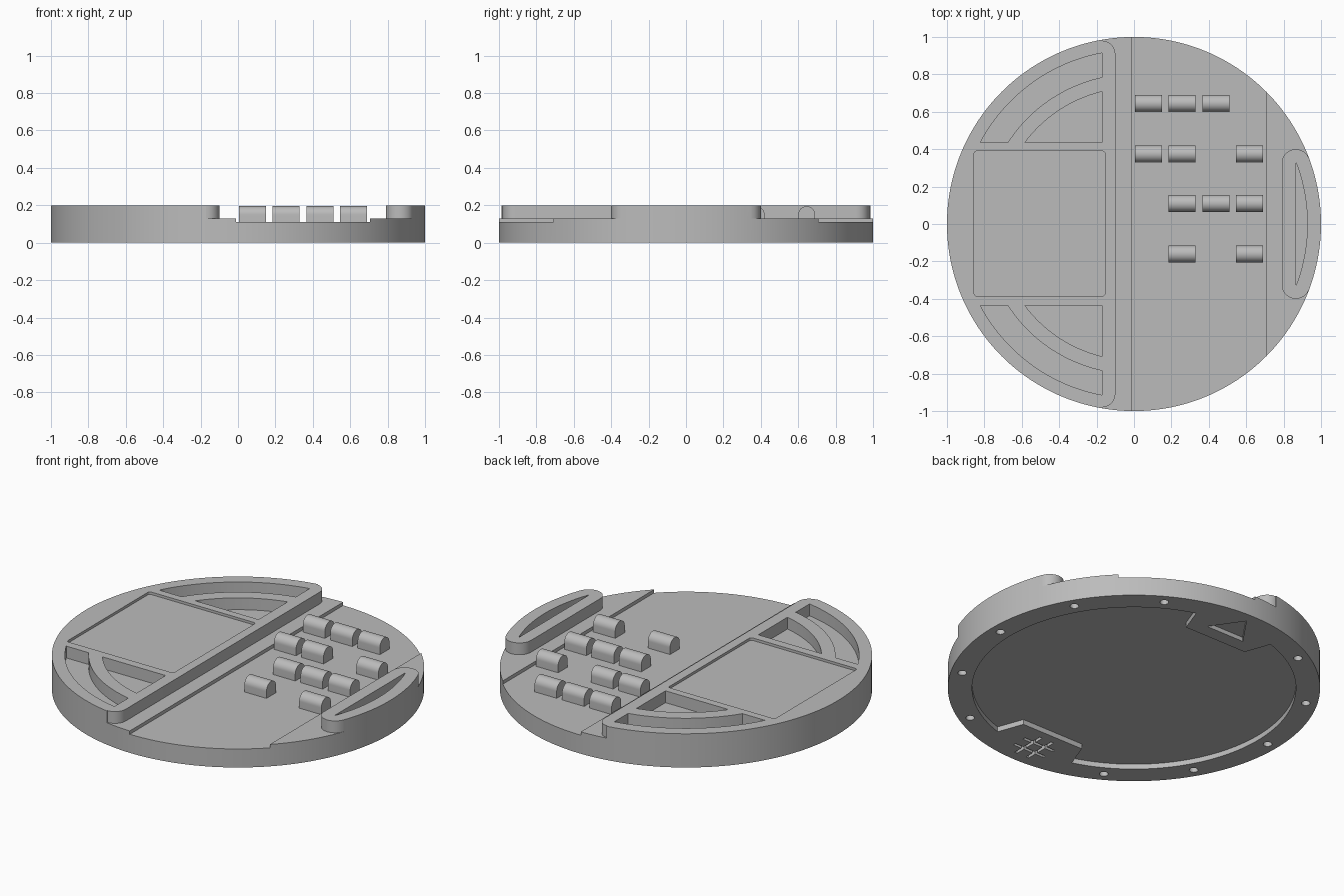
import bpy, bmesh
from math import sin, cos, asin, acos, pi, radians

cube = bpy.data.objects.get("Cube")
if cube:
    bpy.data.objects.remove(cube, do_unlink=True)

GREY = (0.5, 0.5, 0.5, 1)
grey = bpy.data.materials.new("plain grey")
grey.use_nodes = True
grey.diffuse_color = GREY
grey.node_tree.nodes["Principled BSDF"].inputs["Base Color"].default_value = GREY


def prism(name, pts, lo, hi, along_x=False):
    """Extrude a flat outline from lo to hi, along z or along x."""
    bm = bmesh.new()

    def place(p, h):
        return bm.verts.new((h, p[0], p[1]) if along_x else (p[0], p[1], h))
    bottom = [place(p, lo) for p in pts]
    top = [place(p, hi) for p in pts]
    bm.faces.new(bottom[::-1])
    bm.faces.new(top)
    for i in range(len(pts)):
        j = (i + 1) % len(pts)
        bm.faces.new((bottom[i], bottom[j], top[j], top[i]))
    bmesh.ops.recalc_face_normals(bm, faces=bm.faces)
    mesh = bpy.data.meshes.new(name)
    bm.to_mesh(mesh)
    bm.free()
    mesh.materials.append(grey)
    obj = bpy.data.objects.new(name, mesh)
    bpy.context.collection.objects.link(obj)
    return obj


def arc(r, a0, a1, n=24, cx=0.0, cy=0.0):
    return [(cx + r * cos(a0 + (a1 - a0) * i / n),
             cy + r * sin(a0 + (a1 - a0) * i / n)) for i in range(n + 1)]


def rect(x0, x1, y0, y1):
    return [(x0, y0), (x1, y0), (x1, y1), (x0, y1)]


def flip(pts):
    return [(x, -y) for x, y in pts]


def activate(obj):
    bpy.ops.object.select_all(action='DESELECT')
    obj.select_set(True)
    bpy.context.view_layer.objects.active = obj


def circle(r, n, cx=0.0, cy=0.0):
    return arc(r, 0, 2 * pi, n, cx, cy)[:-1]


# Main disc
body = prism("disc_body", circle(1, 192), 0, 0.2)


def cut(pts, lo, hi):
    tool = prism("cutter", pts, lo, hi)
    tool.hide_render = True
    mod = body.modifiers.new("cut", 'BOOLEAN')
    mod.operation = 'DIFFERENCE'
    mod.solver = 'EXACT'
    mod.object = tool
    activate(body)
    bpy.ops.object.modifier_apply(modifier=mod.name)
    bpy.data.objects.remove(tool, do_unlink=True)


TOP = 0.3
# Lower deck, leaving the raised left block and the rounded side pad
half = arc(0.07, 0, pi / 2, 10, -0.17, 0.91)
half += [(-0.17, 1.2), (1.2, 1.2), (1.2, 0.35)]
half += arc(0.075, asin(1 / 3), pi, 16, 0.865, 0.325)
cut(half + flip(half)[::-1], 0.13, TOP)

# Key well across the disc
cut(rect(-0.01, 0.705, -1.2, 1.2), 0.11, TOP)

# Shallow screen recess with softened corners
screen = []
for i, (cx, cy) in enumerate(rect(-0.84, -0.17, -0.37, 0.375)):
    screen += arc(0.015, pi + i * pi / 2, 1.5 * pi + i * pi / 2, 4, cx, cy)
cut(screen, 0.185, TOP)


# Curved pockets on both sides of the screen
def pocket_arc(r):
    return arc(r, acos(-0.17 / r), pi - asin(0.435 / r))


outer_slot = pocket_arc(0.93) + pocket_arc(0.803)[::-1]
inner_pocket = pocket_arc(0.728) + [(-0.17, 0.435)]
for shape in (outer_slot, inner_pocket):
    cut(shape, 0.13, TOP)
    cut(flip(shape), 0.13, TOP)

# Crescent pocket in the side pad
edge = acos(0.865 / 0.927)
cut(arc(0.927, -edge, edge), 0.13, TOP)

# Underside panel recess with two tabs left standing
half = arc(0.87, 0, acos(0.26 / 0.87), 40) + [(0.205, 0.68)]
quarter = half + [(-x, y) for x, y in half][::-1]
cut(quarter[:-1] + flip(quarter[1:])[::-1], -0.1, 0.03)

# Screw holes around the rim, skipping the tabs
for k in range(12):
    if k not in (3, 9):
        a = radians(30 * k)
        cut(circle(0.024, 16, 0.937 * cos(a), 0.937 * sin(a)), -0.1, 0.04)

# Triangle and crossed-bar marks in the tabs
cut([(-0.125, 0.76), (0.125, 0.76), (0, 0.94)], -0.1, 0.025)
for s in (-0.04, 0.04):
    cut(rect(-0.105, 0.105, s - 0.844, s - 0.826), -0.1, 0.025)
    cut(rect(s - 0.009, s + 0.009, -0.94, -0.73), -0.1, 0.025)

# Round-topped keys
rows = {0.645: (0, 1, 2), 0.375: (0, 1, 3), 0.11: (1, 2, 3), -0.16: (1, 3)}
parts = [body]
for y, columns in rows.items():
    profile = [(y - 0.045, 0.1), (y + 0.045, 0.1)] + arc(0.045, 0, pi, 20, y, 0.15)
    for c in columns:
        x = 0.005 + 0.18 * c
        parts.append(prism("key", profile, x, x + 0.145, along_x=True))

for obj in parts:
    activate(obj)
    bpy.ops.object.shade_smooth_by_angle(angle=radians(30))
